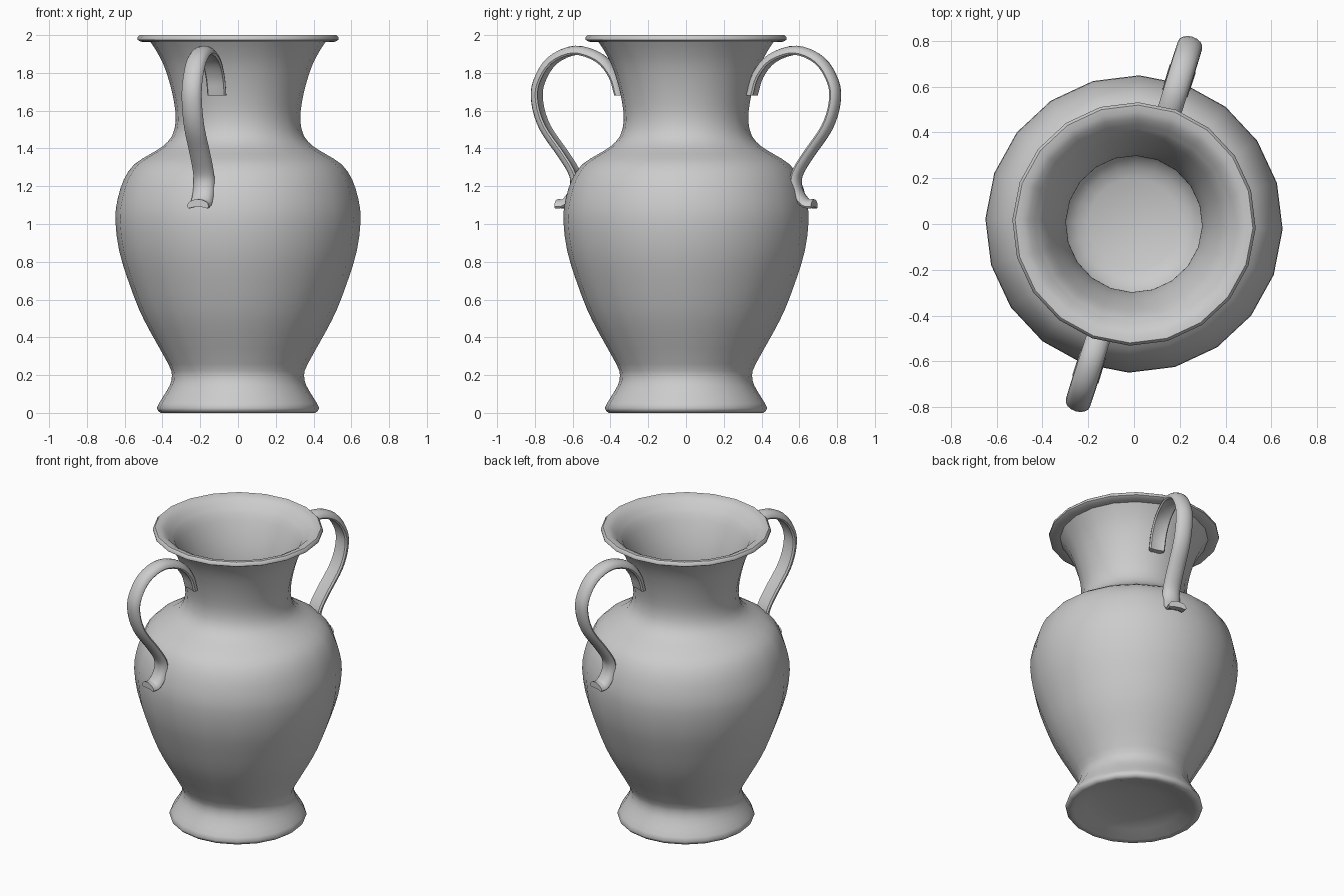
import bpy, math
from mathutils import Vector

if "Cube" in bpy.data.objects:
    bpy.data.objects.remove(bpy.data.objects["Cube"])

SIDES = 20
TURN = math.radians(-2)
HANDLE_ANGLE = math.radians(72.6)

clay = bpy.data.materials.new("grey clay")
clay.diffuse_color = (0.6, 0.6, 0.6, 1)
clay.use_nodes = True
clay.node_tree.nodes["Principled BSDF"].inputs["Base Color"].default_value = clay.diffuse_color


def smooth_path(pts, steps):
    """Catmull-Rom curve through 2D points."""
    p = [Vector(q) for q in pts]
    p = [2 * p[0] - p[1]] + p + [2 * p[-1] - p[-2]]
    out = []
    for i in range(1, len(p) - 2):
        a, b, c, d = p[i - 1:i + 3]
        for k in range(steps):
            t = k / steps
            out.append(0.5 * (2 * b + (c - a) * t + (2 * a - 5 * b + 4 * c - d) * t * t
                              + (3 * b - a - 3 * c + d) * t ** 3))
    return out + [p[-2]]


def make_object(name, verts, faces, angle):
    me = bpy.data.meshes.new(name)
    me.from_pydata(verts, [], faces)
    me.materials.append(clay)
    me.shade_smooth()
    me.set_sharp_from_angle(angle=math.radians(angle))
    ob = bpy.data.objects.new(name, me)
    bpy.context.collection.objects.link(ob)
    return ob


def bridge(rings, n):
    """Quads between consecutive rings of n vertices."""
    return [(r * n + i, r * n + (i + 1) % n, (r + 1) * n + (i + 1) % n, (r + 1) * n + i)
            for r in range(rings - 1) for i in range(n)]


# Vase body: recessed underside, outer wall, lip, inner wall and floor
underside = [(0.18, 0.06), (0.30, 0.035), (0.38, 0.005)]
outer = smooth_path([(0.41, 0.0), (0.43, 0.025), (0.40, 0.08), (0.362, 0.145), (0.35, 0.20),
                     (0.37, 0.26), (0.465, 0.43), (0.525, 0.55), (0.585, 0.71), (0.63, 0.86),
                     (0.65, 1.02), (0.638, 1.13), (0.605, 1.235), (0.55, 1.315), (0.465, 1.37),
                     (0.40, 1.41), (0.35, 1.465), (0.33, 1.545), (0.337, 1.635), (0.36, 1.74),
                     (0.395, 1.845), (0.435, 1.92), (0.463, 1.963)], 2)
lip = [(0.515, 1.965), (0.532, 1.975), (0.532, 1.988), (0.52, 2.0), (0.49, 1.997), (0.46, 1.982)]
inner = smooth_path([(0.435, 1.955), (0.40, 1.915), (0.36, 1.83), (0.325, 1.73), (0.304, 1.635),
                     (0.298, 1.545), (0.318, 1.45), (0.38, 1.38), (0.52, 1.285), (0.60, 1.13),
                     (0.615, 1.02), (0.55, 0.71), (0.43, 0.43), (0.33, 0.26), (0.29, 0.17),
                     (0.20, 0.12)], 2)
profile = underside + [tuple(p) for p in outer] + lip + [tuple(p) for p in inner]

verts = []
for r, z in profile:
    for i in range(SIDES):
        a = TURN + math.tau * i / SIDES
        verts.append((r * math.cos(a), r * math.sin(a), z))
faces = bridge(len(profile), SIDES)
last = (len(profile) - 1) * SIDES
faces.append(tuple(reversed(range(SIDES))))
faces.append(tuple(range(last, last + SIDES)))
make_object("vase_body", verts, faces, 50)

# Handle path in the (radius, height) plane, from neck to curled foot
path = smooth_path([(0.362, 1.68), (0.395, 1.785), (0.475, 1.877), (0.613, 1.918), (0.745, 1.865),
                    (0.82, 1.75), (0.828, 1.64), (0.785, 1.51), (0.685, 1.37), (0.627, 1.28),
                    (0.613, 1.22), (0.628, 1.16), (0.668, 1.11), (0.712, 1.105)], 4)
# Strap cross-section (across, outward): rounded outside, shallow groove inside
section = [(math.cos(math.pi * k / 8), -0.012 + 0.038 * math.sin(math.pi * k / 8))
           for k in range(9)]
section += [(-0.85, -0.022), (-0.4, -0.016), (0.4, -0.016), (0.85, -0.022)]
N = len(section)


def make_handle(name, angle):
    radial = Vector((math.cos(angle), math.sin(angle), 0))
    across = Vector((-math.sin(angle), math.cos(angle), 0))
    up = Vector((0, 0, 1))
    verts = []
    for i, p in enumerate(path):
        t = (path[min(i + 1, len(path) - 1)] - path[max(i - 1, 0)]).normalized()
        if i == 0:
            t = Vector((0, 1))
        half = 0.052 + 0.008 * i / (len(path) - 1)
        for w, h in section:
            q = p + Vector((-t.y, t.x)) * h
            verts.append(radial * q.x + up * q.y + across * (w * half))
    faces = [tuple(reversed(f)) for f in bridge(len(path), N)]
    end = (len(path) - 1) * N
    faces += [tuple(range(N)), tuple(reversed(range(end, end + N)))]
    make_object(name, verts, faces, 50)


make_handle("handle_back", HANDLE_ANGLE)
make_handle("handle_front", HANDLE_ANGLE + math.pi)

# Consistent outward normals
import bmesh
for ob in bpy.context.collection.objects:
    bm = bmesh.new()
    bm.from_mesh(ob.data)
    bmesh.ops.recalc_face_normals(bm, faces=bm.faces)
    bm.to_mesh(ob.data)
    bm.free()
